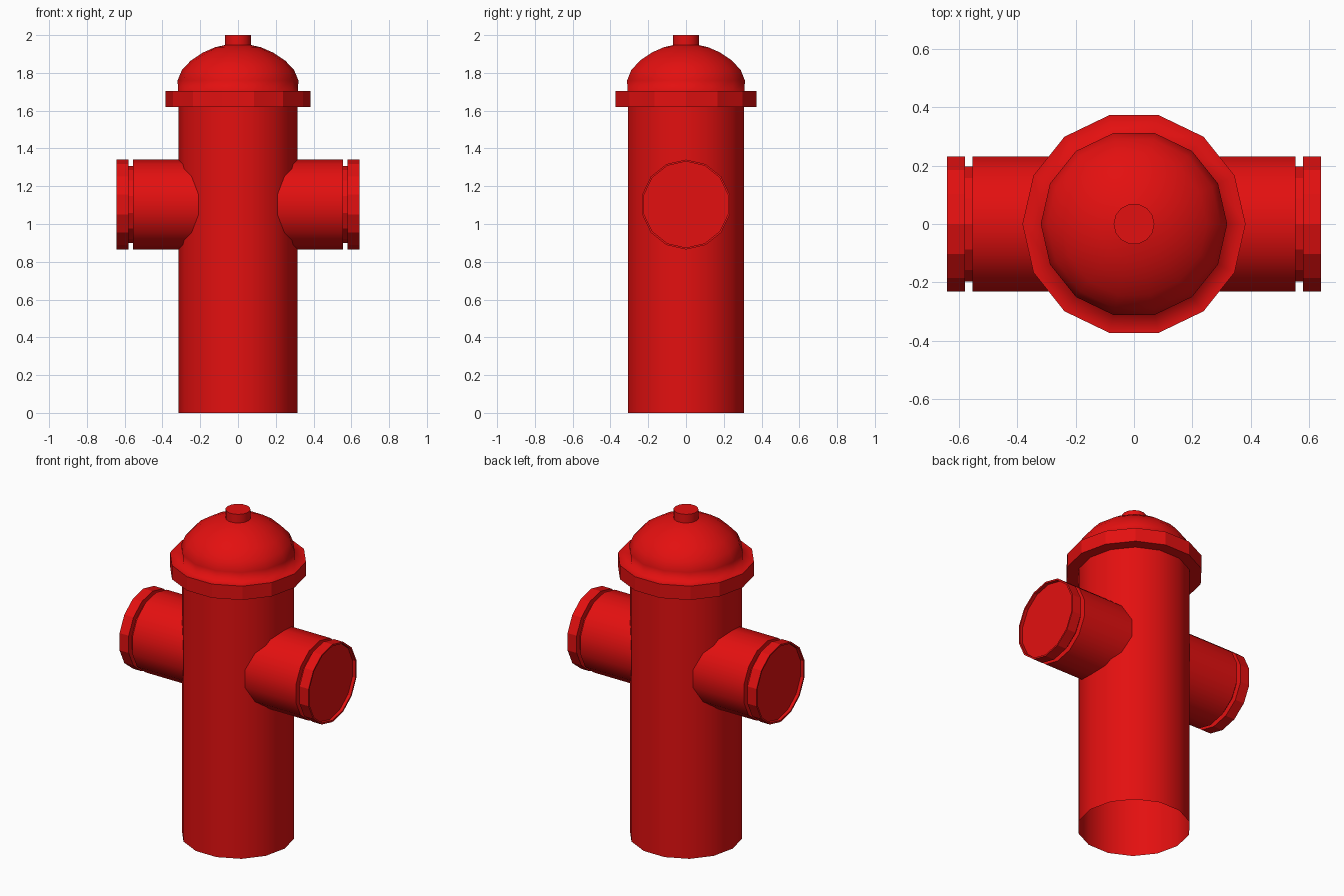
import bpy
import bmesh
from math import cos, sin, tau
from mathutils import Matrix, Vector

SIDES = 14

cube = bpy.data.objects.get("Cube")
if cube:
    bpy.data.objects.remove(cube, do_unlink=True)

red = bpy.data.materials.new("hydrant red")
red.use_nodes = True
colour = (0.77, 0.005, 0.005, 1)
red.diffuse_color = colour
red.node_tree.nodes["Principled BSDF"].inputs["Base Color"].default_value = colour


def lathe(name, profile, flat=(), cap_end=False, matrix=Matrix()):
    """Spin (radius, height) points around z; bands listed in flat stay faceted."""
    bm = bmesh.new()
    rings = []
    for r, z in profile:
        rings.append([bm.verts.new(Vector((r * cos(tau * i / SIDES),
                                           r * sin(tau * i / SIDES), z)))
                      for i in range(SIDES)])
    for band, (low, high) in enumerate(zip(rings, rings[1:])):
        for i in range(SIDES):
            j = (i + 1) % SIDES
            face = bm.faces.new((low[i], low[j], high[j], high[i]))
            face.smooth = band not in flat
    if cap_end:
        bm.faces.new(rings[-1])
    bm.transform(matrix)
    mesh = bpy.data.meshes.new(name)
    bm.to_mesh(mesh)
    bm.free()
    mesh.materials.append(red)
    obj = bpy.data.objects.new(name, mesh)
    bpy.context.collection.objects.link(obj)
    return obj


# Open-bottomed barrel
lathe("barrel", [(0.316, 0), (0.316, 1.62)])

# Flange and domed bonnet
lathe("flange_and_bonnet",
      [(0.316, 1.62), (0.383, 1.62), (0.383, 1.705), (0.317, 1.705),
       (0.32, 1.76), (0.297, 1.815), (0.25, 1.865), (0.185, 1.908),
       (0.12, 1.936), (0.07, 1.947)],
      flat=(0, 1))

# Operating nut on top
lathe("top_nut", [(0.07, 1.945), (0.07, 2.0)], cap_end=True)

# Side outlets with grooved, slightly recessed caps
outlet = [(0.238, 0.2), (0.238, 0.555), (0.203, 0.555), (0.203, 0.58),
          (0.238, 0.58), (0.238, 0.642), (0.228, 0.642), (0.228, 0.622)]
for side, sign in (("left", 1), ("right", -1)):
    turn = Matrix.Rotation(sign * tau / 4, 4, "Y")
    # A vertex of the outlet points straight up
    lathe(side + "_outlet", outlet, flat=(1, 2, 3, 4, 5, 6), cap_end=True,
          matrix=Matrix.Translation((0, 0, 1.103)) @ turn)
